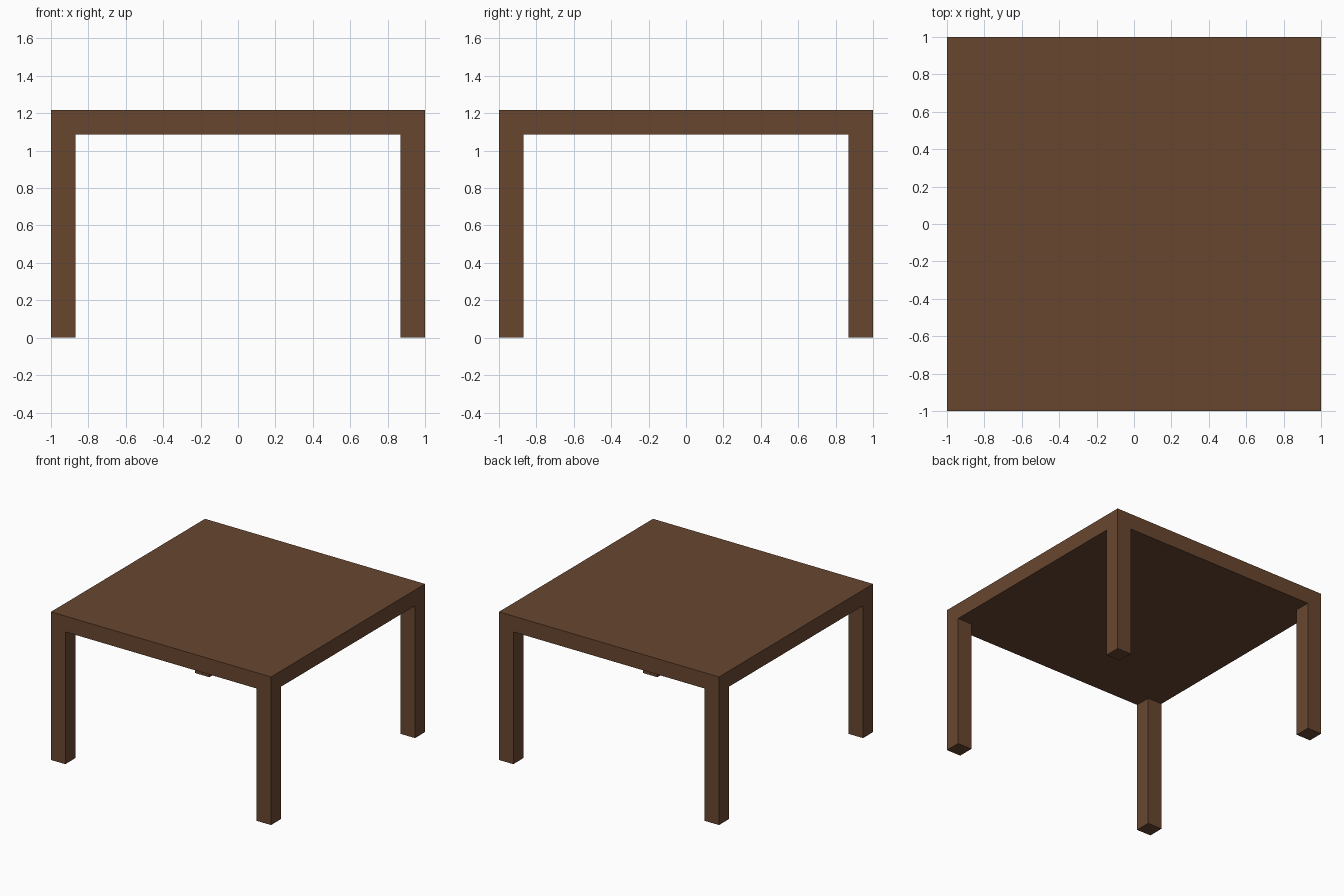
import bpy

if "Cube" in bpy.data.objects:
    bpy.data.objects.remove(bpy.data.objects["Cube"])

TOP_Z = 1.217      # overall height
THICK = 0.13       # slab thickness and leg width
UNDER_Z = TOP_Z - THICK

wood = bpy.data.materials.new("brown_wood")
wood.diffuse_color = (0.14, 0.062, 0.029, 1.0)
wood.use_nodes = True
wood.node_tree.nodes["Principled BSDF"].inputs["Base Color"].default_value = wood.diffuse_color


def box(name, centre, size):
    bpy.ops.mesh.primitive_cube_add(size=1, location=centre)
    obj = bpy.context.object
    obj.name = name
    obj.scale = size
    bpy.ops.object.transform_apply(location=False, rotation=False, scale=True)
    obj.data.materials.append(wood)
    return obj


# Square slab
box("table_top", (0, 0, UNDER_Z + THICK / 2), (2, 2, THICK))

# Four square legs flush with the corners
offset = 1 - THICK / 2
for y_name, y in (("front", -offset), ("back", offset)):
    for x_name, x in (("left", -offset), ("right", offset)):
        box(f"{y_name}_{x_name}_leg", (x, y, UNDER_Z / 2), (THICK, THICK, UNDER_Z))
